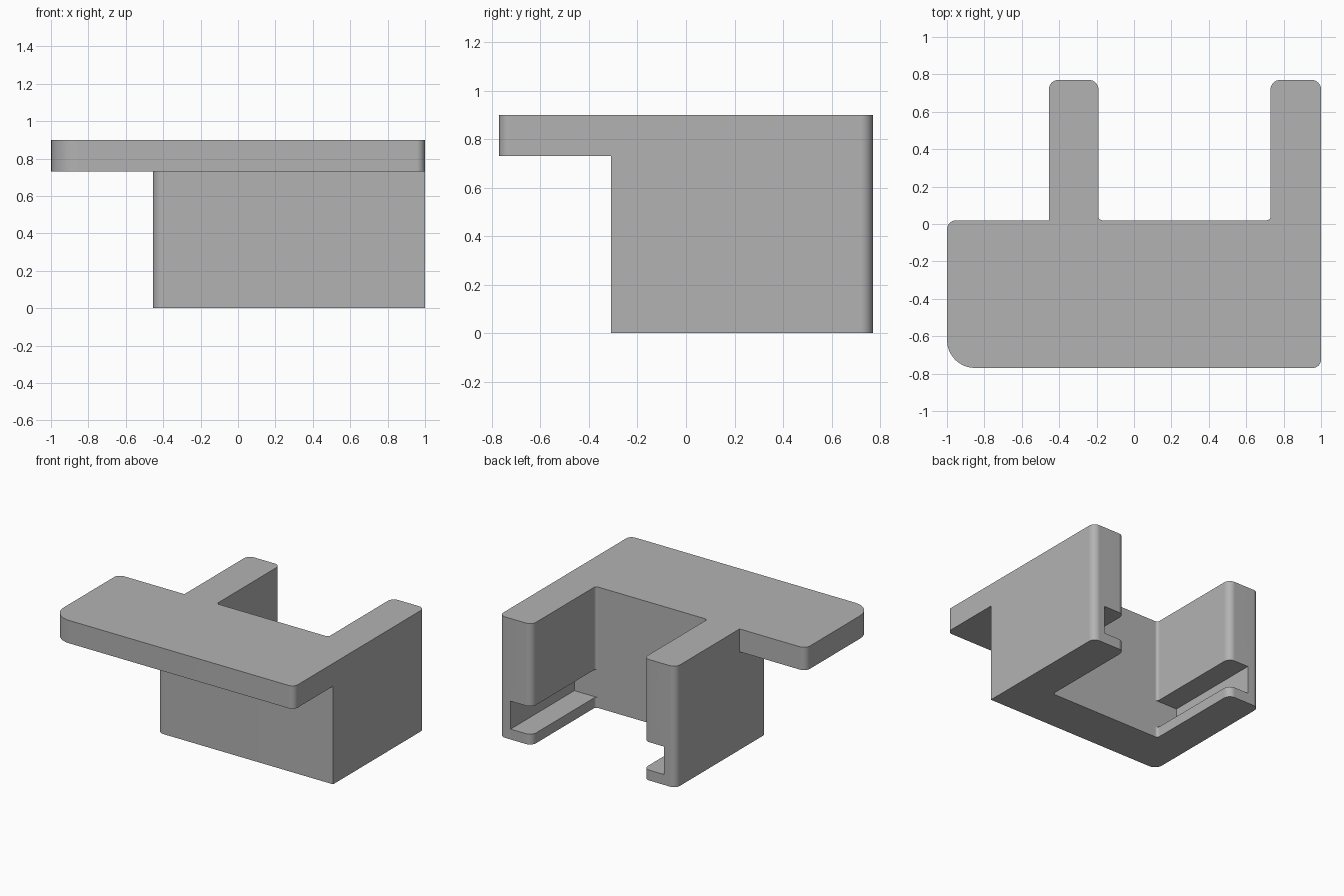
import bpy, math
from mathutils import Vector

cube = bpy.data.objects.get("Cube")
if cube:
    bpy.data.objects.remove(cube, do_unlink=True)

grey = bpy.data.materials.new("plain grey")
grey.use_nodes = True
colour = (0.45, 0.45, 0.45, 1)
grey.diffuse_color = colour
grey.node_tree.nodes["Principled BSDF"].inputs["Base Color"].default_value = colour


def fillet(corners, steps=8):
    """Round each (x, y, radius) corner of an outline with a tangent arc."""
    points = []
    for i, (x, y, r) in enumerate(corners):
        p = Vector((x, y))
        if r == 0:
            points.append(p)
            continue
        a = (Vector(corners[i - 1][:2]) - p).normalized()
        b = (Vector(corners[(i + 1) % len(corners)][:2]) - p).normalized()
        centre = p + (a + b) * r
        for k in range(steps + 1):
            t = k / steps * math.pi / 2
            points.append(centre - b * r * math.cos(t) - a * r * math.sin(t))
    return points


def prism(name, corners, z0, z1):
    """Extrude a rounded outline between two heights."""
    pts = fillet(corners)
    n = len(pts)
    verts = [(p.x, p.y, z) for z in (z0, z1) for p in pts]
    faces = [list(range(n))[::-1], list(range(n, 2 * n))]
    faces += [(i, (i + 1) % n, n + (i + 1) % n, n + i) for i in range(n)]
    mesh = bpy.data.meshes.new(name)
    mesh.from_pydata(verts, [], faces)
    mesh.materials.append(grey)
    obj = bpy.data.objects.new(name, mesh)
    bpy.context.collection.objects.link(obj)
    return obj


def combine(target, tool, operation):
    mod = target.modifiers.new(operation.lower(), 'BOOLEAN')
    mod.operation = operation
    mod.solver = 'EXACT'
    mod.object = tool
    bpy.context.view_layer.objects.active = target
    bpy.ops.object.modifier_apply(modifier=mod.name)
    bpy.data.objects.remove(tool, do_unlink=True)


top, ledge = 0.9, 0.73
back, step, front = 0.77, 0.02, -0.31
left, right = 1.0, -0.455
pocket_l, pocket_r = 0.73, -0.19

# Two arms and the pocket between them, shared by both levels
arms = [(left, back, 0.05), (pocket_l, back, 0.05), (pocket_l, step, 0.02),
        (pocket_r, step, 0.02), (pocket_r, back, 0.05), (right, back, 0.05)]

# U-shaped body below the overhanging top plate
bracket = prism("bracket", [(left, front, 0)] + arms + [(right, front, 0.06)], 0, ledge)
plate = prism("top_plate", [(left, -back, 0.045)] + arms
              + [(right, step, 0), (-1, step, 0.05), (-1, -back, 0.15)], ledge, top)
combine(bracket, plate, 'UNION')

# Facing slots along the inside of both arms
slot = prism("slot_cutter", [(0.905, step, 0), (0.905, 1, 0),
                             (-0.357, 1, 0), (-0.357, step, 0)], 0.077, 0.285)
slot.hide_render = True
combine(bracket, slot, 'DIFFERENCE')

# Smooth fillets with crisp edges
bpy.ops.object.select_all(action='DESELECT')
bracket.select_set(True)
bpy.context.view_layer.objects.active = bracket
bpy.ops.object.shade_smooth_by_angle(angle=math.radians(30))
normals = bracket.modifiers.new("weighted normals", 'WEIGHTED_NORMAL')
normals.keep_sharp = True
